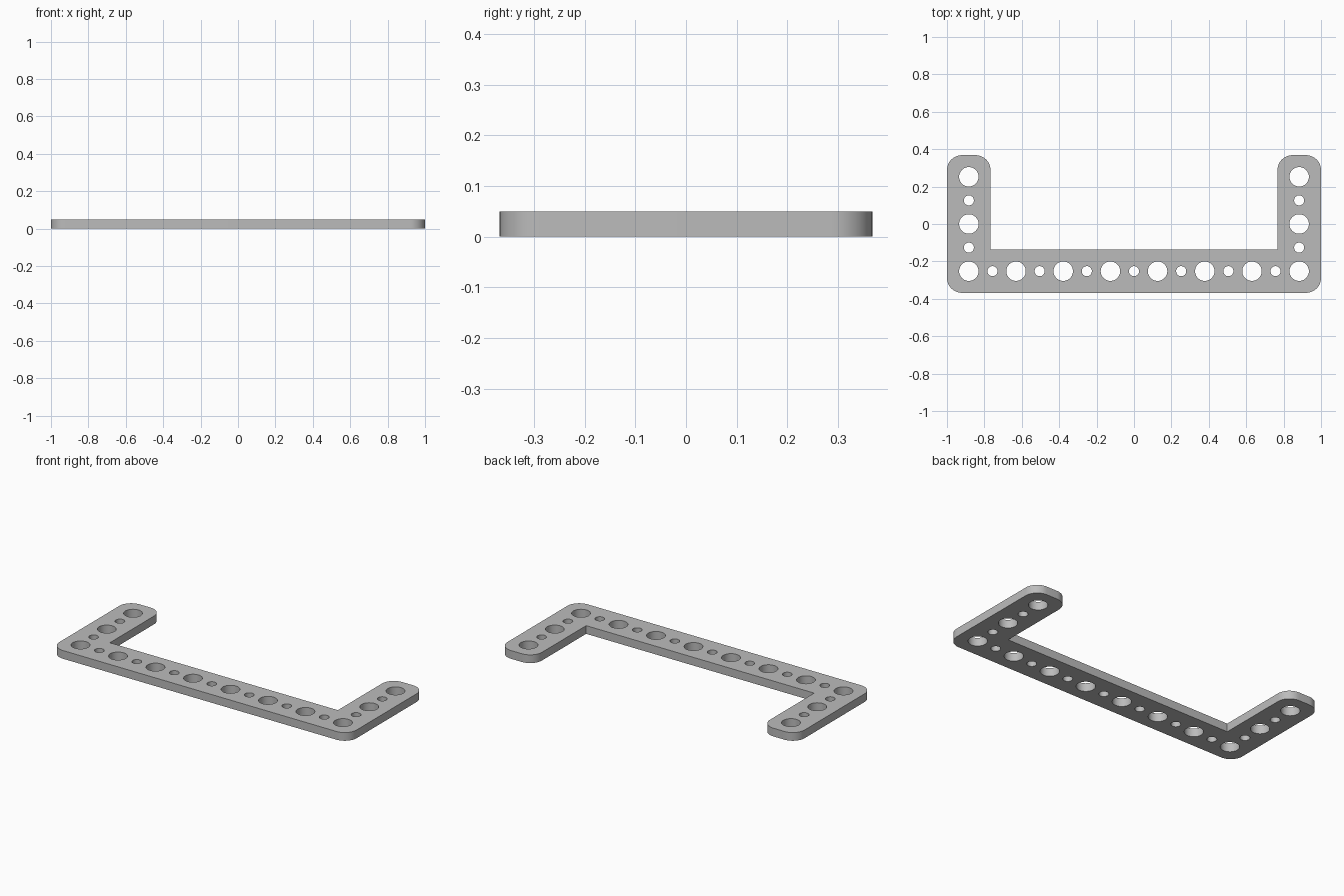
import bpy
import bmesh
from math import cos, sin, pi, radians
from mathutils import Vector

cube = bpy.data.objects.get("Cube")
if cube:
    bpy.data.objects.remove(cube, do_unlink=True)

PITCH = 0.2523          # spacing of the large holes
HALF = PITCH / 2
END_X = PITCH * 3.5     # hole centre line of the arms
WIDTH = 0.116           # half the width of the bar
DEPTH = 0.368
THICK = 0.05
CORNER = 0.08
BIG, SMALL = 0.052, 0.027


def arc(cx, cy, r, start, sweep, steps):
    return [(cx + r * cos(start + sweep * i / steps),
             cy + r * sin(start + sweep * i / steps)) for i in range(steps + 1)]


def circle(cx, cy, r):
    return arc(cx, cy, r, 0, 2 * pi, 40)[:-1]


def add_loop(bm, points):
    verts = [bm.verts.new((x, y, 0)) for x, y in points]
    for i, v in enumerate(verts):
        bm.edges.new((v, verts[i - 1]))


# Outline: right half with rounded corners, mirrored to the other side
inner_x = END_X - WIDTH
inner_y = -DEPTH + 2 * WIDTH
c = CORNER
half = arc(1 - c, -DEPTH + c, c, -pi / 2, pi / 2, 12)
half += arc(1 - c, DEPTH - c, c, 0, pi / 2, 12)
half += arc(inner_x + c, DEPTH - c, c, pi / 2, pi / 2, 12)
half.append((inner_x, inner_y))
outline = half + [(-x, y) for x, y in reversed(half)]

bm = bmesh.new()
add_loop(bm, outline)

# Alternating large and small holes along the base and both arms
for i in range(15):
    add_loop(bm, circle(-END_X + i * HALF, -PITCH, SMALL if i % 2 else BIG))
for side in (-1, 1):
    for i in range(1, 5):
        add_loop(bm, circle(side * END_X, -PITCH + i * HALF, SMALL if i % 2 else BIG))

# Fill the profile around the holes and give it thickness
bmesh.ops.triangle_fill(bm, use_beauty=True, use_dissolve=False, edges=bm.edges[:],
                        normal=Vector((0, 0, 1)))
ext = bmesh.ops.extrude_face_region(bm, geom=bm.faces[:], use_keep_orig=True)
top = [g for g in ext["geom"] if isinstance(g, bmesh.types.BMVert)]
bmesh.ops.translate(bm, verts=top, vec=(0, 0, THICK))
bmesh.ops.recalc_face_normals(bm, faces=bm.faces[:])

mesh = bpy.data.meshes.new("perforated_bracket")
bm.to_mesh(mesh)
bm.free()
bracket = bpy.data.objects.new("perforated_bracket", mesh)
bpy.context.collection.objects.link(bracket)

# Plain grey finish
grey = bpy.data.materials.new("light_grey")
grey.use_nodes = True
color = (0.5, 0.5, 0.5, 1)
grey.diffuse_color = color
grey.node_tree.nodes["Principled BSDF"].inputs["Base Color"].default_value = color
mesh.materials.append(grey)

bpy.ops.object.select_all(action="DESELECT")
bracket.select_set(True)
bpy.context.view_layer.objects.active = bracket
bpy.ops.object.shade_smooth_by_angle(angle=radians(30))
